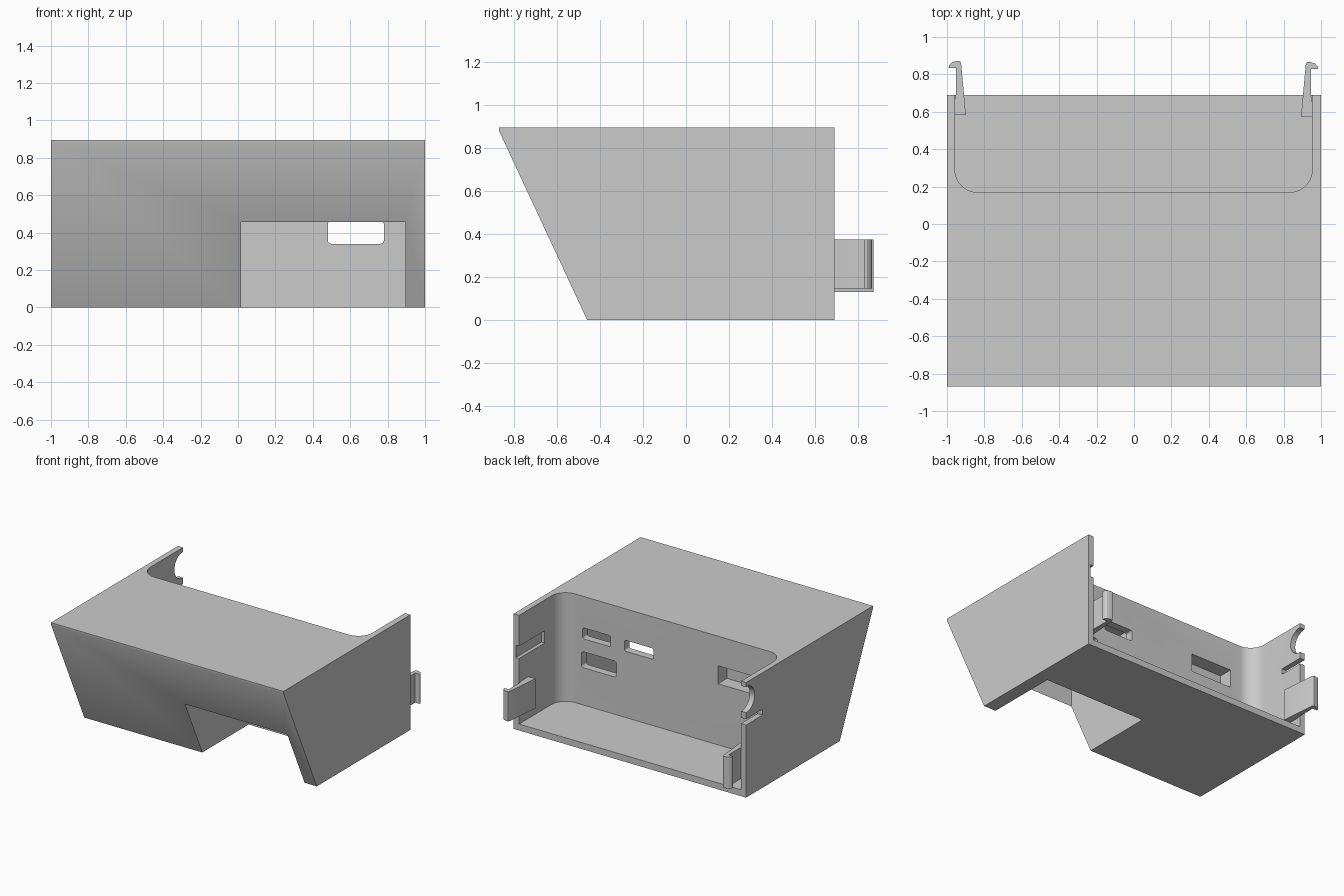
import bpy, bmesh, math
from mathutils import Vector

cube = bpy.data.objects.get("Cube")
if cube:
    bpy.data.objects.remove(cube, do_unlink=True)

grey = bpy.data.materials.new("plain_grey")
grey.use_nodes = True
COLOR = (0.6, 0.6, 0.6, 1)
grey.diffuse_color = COLOR
grey.node_tree.nodes["Principled BSDF"].inputs["Base Color"].default_value = COLOR


def prism(name, profile, axis, start, end):
    """Extrude a 2D profile along x (profile in yz), y (xz) or z (xy)."""
    def place(p, t):
        return {"x": (t, *p), "y": (p[0], t, p[1]), "z": (*p, t)}[axis]
    bm = bmesh.new()
    face = bm.faces.new([bm.verts.new(place(p, start)) for p in profile])
    new = bmesh.ops.extrude_face_region(bm, geom=[face])["geom"]
    shift = Vector(place((0, 0), end - start))
    bmesh.ops.translate(bm, vec=shift, verts=[v for v in new if isinstance(v, bmesh.types.BMVert)])
    bmesh.ops.recalc_face_normals(bm, faces=bm.faces)
    mesh = bpy.data.meshes.new(name)
    bm.to_mesh(mesh)
    bm.free()
    mesh.materials.append(grey)
    obj = bpy.data.objects.new(name, mesh)
    bpy.context.collection.objects.link(obj)
    return obj


def rounded(x0, x1, y0, y1, r, steps=6):
    """Rectangle outline with rounded corners."""
    corners = [(x1 - r, y1 - r), (x0 + r, y1 - r), (x0 + r, y0 + r), (x1 - r, y0 + r)]
    points = []
    for k, (cx, cy) in enumerate(corners):
        for i in range(steps + 1):
            a = math.pi / 2 * (k + i / steps)
            points.append((cx + r * math.cos(a), cy + r * math.sin(a)))
    return points


def rect(a0, a1, b0, b1):
    return [(a0, b0), (a1, b0), (a1, b1), (a0, b1)]


def circle(cx, cy, r, n=40):
    return [(cx + r * math.cos(math.tau * i / n), cy + r * math.sin(math.tau * i / n)) for i in range(n)]


# Wedge-fronted housing
BACK = 0.69
housing = prism("housing", [(-0.46, 0), (BACK, 0), (BACK, 0.895), (-0.87, 0.895), (-0.87, 0.88)], "x", -1, 1)

cutters = [
    # rear bay, open at the back and the top
    prism("bay_cutter", rounded(-0.957, 0.953, 0.17, 1.2, 0.12, 10), "z", 0.05, 1.1),
    # hollow under the front, open below
    prism("hollow_cutter", rect(0.015, 0.895, -0.673, 0.11), "z", -0.1, 0.8),
    # openings through the wall between hollow and bay
    prism("lower_port_cutter", rounded(0.48, 0.78, 0.34, 0.464, 0.02), "y", 0.05, 0.25),
    prism("upper_port_cutter", rounded(0.53, 0.77, 0.565, 0.65, 0.015), "y", 0.05, 0.25),
    prism("middle_port_cutter", rounded(0.16, 0.41, 0.565, 0.65, 0.015), "y", 0.05, 0.25),
    # blind pocket
    prism("pocket_cutter", rect(-0.75, -0.395, 0.525, 0.665), "y", 0.06, 0.25),
    # groove inside the left wall
    prism("groove_cutter", rect(0.375, 0.8, 0.56, 0.655), "x", 0.9, 0.98),
    # round bite and thin slot in the right wall
    prism("bite_cutter", circle(0.685, 0.76, 0.1), "x", -1.1, -0.9),
    prism("slot_cutter", rect(0.49, 0.8, 0.565, 0.61), "x", -1.1, -0.9),
]
for cutter in cutters:
    cutter.hide_render = True
    mod = housing.modifiers.new(cutter.name, "BOOLEAN")
    mod.operation = "DIFFERENCE"
    mod.solver = "EXACT"
    mod.object = cutter

# Bake the cuts and drop the cutters
bpy.context.view_layer.update()
baked = bpy.data.meshes.new_from_object(housing.evaluated_get(bpy.context.evaluated_depsgraph_get()))
housing.modifiers.clear()
housing.data = baked
for cutter in cutters:
    bpy.data.objects.remove(cutter, do_unlink=True)

# Snap clips: tapered arm with an outward rounded hook
arm = [(0.893, 0.575), (0.957, 0.575), (0.957, 0.60), (0.945, 0.70), (0.945, 0.828),
       (0.985, 0.828), (0.982, 0.843), (0.968, 0.858), (0.945, 0.865), (0.925, 0.865), (0.918, 0.85)]
left_clip = prism("left_clip", arm, "z", 0.145, 0.375)
right_clip = prism("right_clip", [(-x - 0.006, y + 0.007) for x, y in arm], "z", 0.13, 0.375)

for obj in (housing, left_clip, right_clip):
    bpy.ops.object.select_all(action="DESELECT")
    obj.select_set(True)
    bpy.context.view_layer.objects.active = obj
    bpy.ops.object.shade_smooth_by_angle(angle=math.radians(30))
